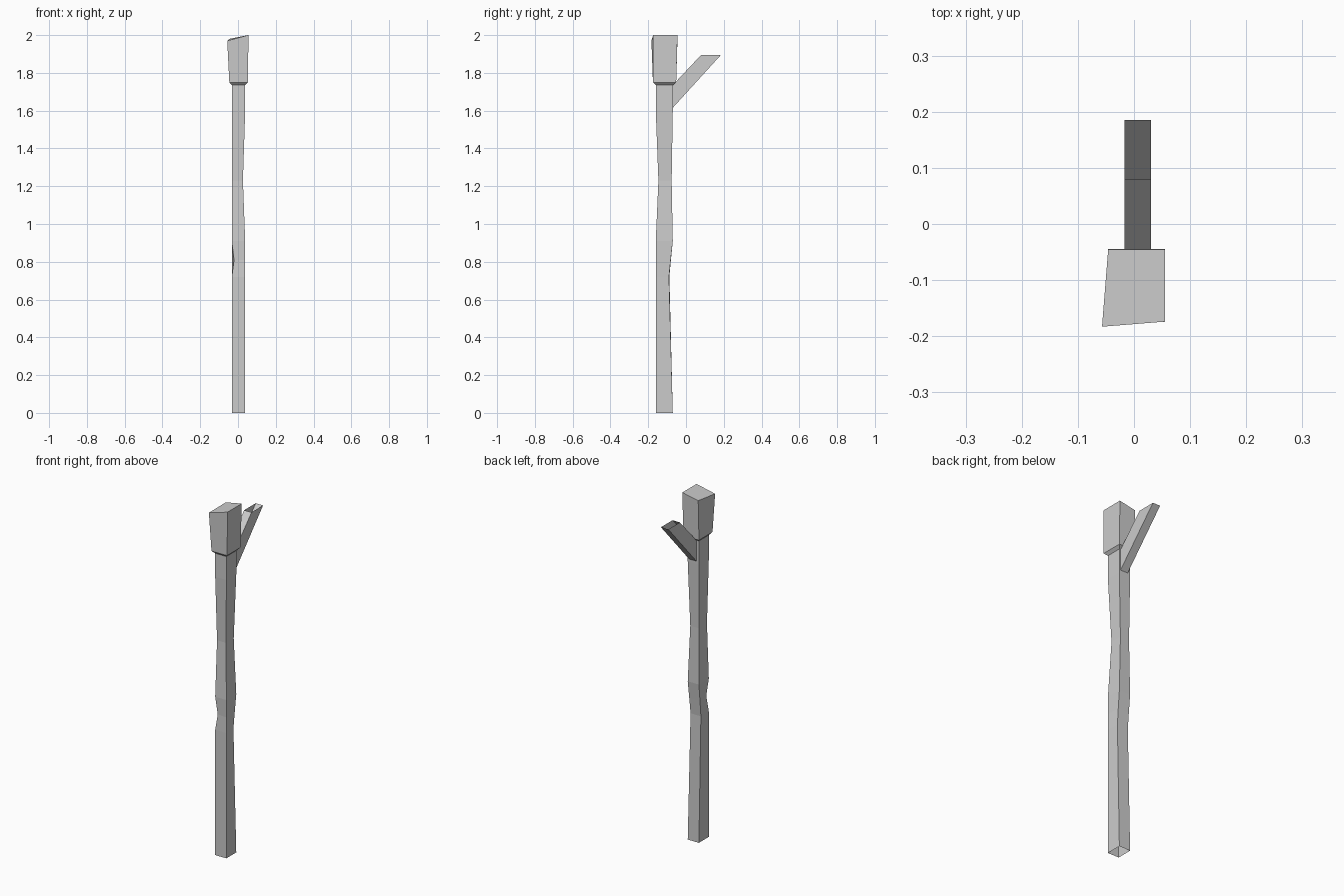
import bpy
import bmesh

cube = bpy.data.objects.get("Cube")
if cube:
    bpy.data.objects.remove(cube, do_unlink=True)

GREY = (0.6, 0.6, 0.6, 1.0)
mat = bpy.data.materials.new("light_grey")
mat.use_nodes = True
mat.diffuse_color = GREY
bsdf = next(n for n in mat.node_tree.nodes if n.type == "BSDF_PRINCIPLED")
bsdf.inputs["Base Color"].default_value = GREY
bsdf.inputs["Roughness"].default_value = 0.8


def loft(name, rings, cap_end=False):
    """Skin a list of four-cornered rings into a flat-shaded tube."""
    bm = bmesh.new()
    loops = [[bm.verts.new(p) for p in ring] for ring in rings]
    for low, high in zip(loops, loops[1:]):
        for i in range(4):
            j = (i + 1) % 4
            bm.faces.new((low[i], low[j], high[j], high[i]))
    if cap_end:
        bm.faces.new(loops[-1])
    mesh = bpy.data.meshes.new(name)
    bm.to_mesh(mesh)
    bm.free()
    mesh.materials.append(mat)
    obj = bpy.data.objects.new(name, mesh)
    bpy.context.collection.objects.link(obj)
    return obj


def ring(x0, x1, y0, y1, z, dents={}):
    """Rectangle at height z; dents pull single corners inward."""
    corners = {"fl": (x1, y0, -1, 1), "bl": (x1, y1, -1, -1),
               "br": (x0, y1, 1, -1), "fr": (x0, y0, 1, 1)}
    points = []
    for key, (x, y, sx, sy) in corners.items():
        dx, dy = dents.get(key, (0, 0))
        points.append((x + sx * dx, y + sy * dy, z))
    return points


# Roughly hewn post, open at the foot
POST = (-0.033, 0.038, -0.16, -0.07)
dented = [
    (0.0, {}),
    (0.72, {"bl": (0.004, 0.02), "br": (0, 0.018)}),
    (0.81, {"bl": (0.002, 0.011), "br": (0, 0.01), "fr": (0.012, 0.006)}),
    (0.91, {}),
    (1.23, {"fl": (0.012, 0.014), "bl": (0.012, 0.006),
            "br": (0.002, 0.006), "fr": (0.002, 0.014)}),
    (1.6, {}),
    (1.74, {}),
]
loft("post", [ring(*POST, z, d) for z, d in dented])

# Flared head with a slanted top
head_top = [(0.055, -0.174, 2.0), (0.055, -0.045, 2.0),
            (-0.046, -0.045, 1.98), (-0.057, -0.183, 1.97)]
loft("head", [ring(*POST, 1.735),
              ring(-0.046, 0.053, -0.175, -0.052, 1.75),
              head_top], cap_end=True)

# Side branch leaning backward, hollow at its level end
X0, X1 = -0.017, 0.03


def branch_ring(low, high):
    return [(X1, *low), (X0, *low), (X0, *high), (X1, *high)]


branch = loft("branch", [branch_ring((-0.08, 1.604), (-0.08, 1.725)),
                         branch_ring((0.185, 1.895), (0.08, 1.895))])

# Make the branch walls face outward
bm = bmesh.new()
bm.from_mesh(branch.data)
centre = sum((v.co for v in bm.verts), bm.verts[:][0].co * 0) / len(bm.verts)
for face in bm.faces:
    if face.normal.dot(face.calc_center_median() - centre) < 0:
        face.normal_flip()
bm.to_mesh(branch.data)
bm.free()
